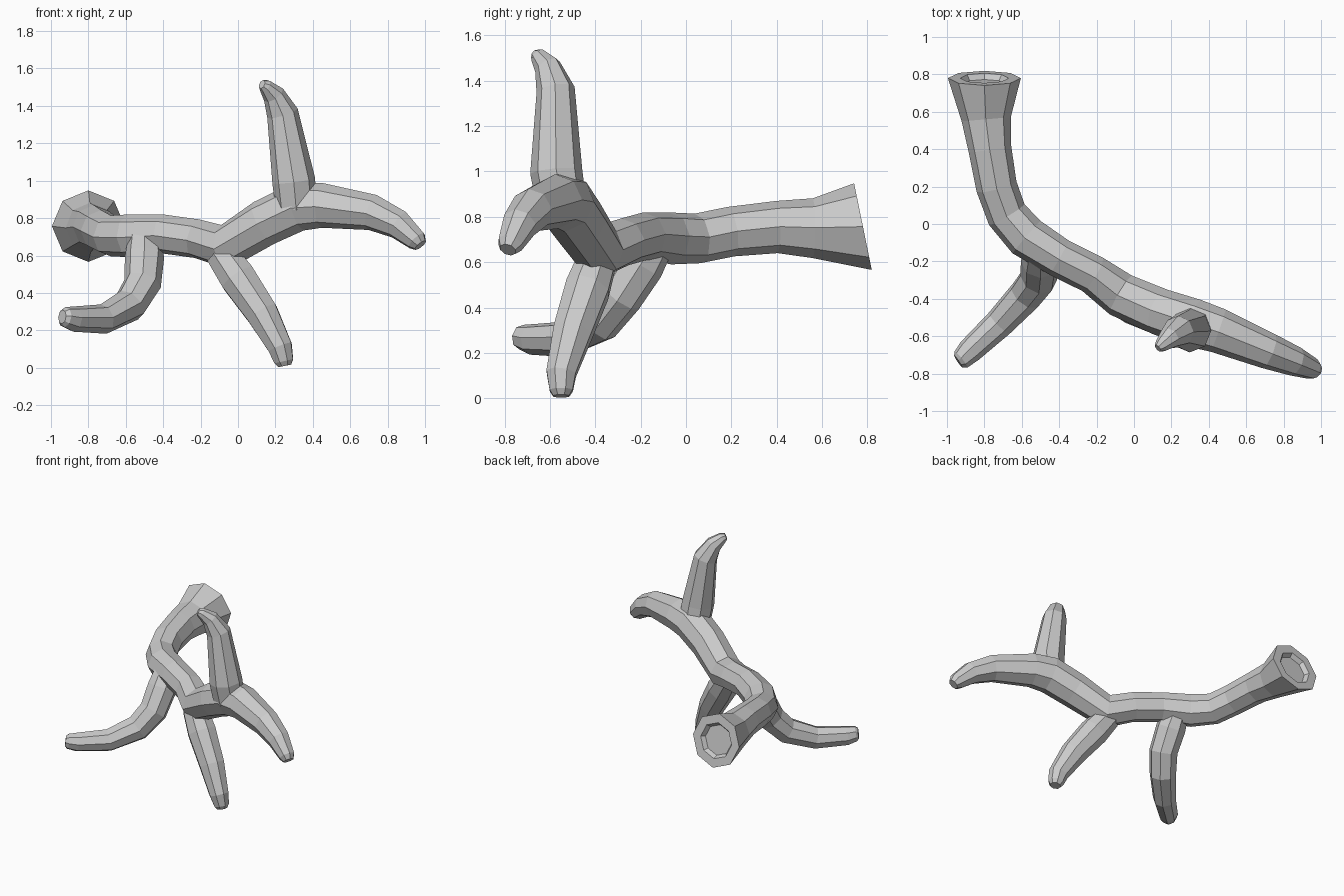
import bpy, bmesh, math
from mathutils import Vector

if "Cube" in bpy.data.objects:
    bpy.data.objects.remove(bpy.data.objects["Cube"])

SIDES = 8


def tube(name, pts, start_dir=None, socket=False):
    """Sweep an octagon along points given as (x, y, z, radius)."""
    bm = bmesh.new()
    pos = [Vector(p[:3]) for p in pts]
    rings, up = [], None
    for i, p in enumerate(pos):
        a = (pos[i] - pos[i - 1]).normalized() if i else Vector()
        b = (pos[i + 1] - pos[i]).normalized() if i < len(pos) - 1 else Vector()
        t = (a + b).normalized()
        if i == 0 and start_dir:
            t = Vector(start_dir).normalized()
        if up is None:
            up = Vector((0, 0, 1)) if abs(t.z) < 0.8 else Vector((0, 1, 0))
        up = (up - t * up.dot(t)).normalized()
        side = t.cross(up)
        ring = []
        for k in range(SIDES):
            ang = 2 * math.pi * k / SIDES
            ring.append(bm.verts.new(p + pts[i][3] * (math.cos(ang) * side + math.sin(ang) * up)))
        rings.append(ring)
    for r, s in zip(rings, rings[1:]):
        for k in range(SIDES):
            n = (k + 1) % SIDES
            bm.faces.new((r[k], r[n], s[n], s[k]))
    cap = bm.faces.new(rings[0][::-1])
    bm.faces.new(rings[-1])
    bmesh.ops.recalc_face_normals(bm, faces=bm.faces)
    # shallow recess in the flared end
    if socket:
        bmesh.ops.inset_region(bm, faces=[cap], thickness=0.065)
        bmesh.ops.inset_region(bm, faces=[cap], thickness=0.02, depth=-0.03)
    mesh = bpy.data.meshes.new(name)
    bm.to_mesh(mesh)
    bm.free()
    obj = bpy.data.objects.new(name, mesh)
    bpy.context.collection.objects.link(obj)
    return obj


# main stem: flared base through to the right-hand tip
stem = tube("antler", [
    (-0.80, 0.78, 0.757, 0.195), (-0.79, 0.56, 0.75, 0.132), (-0.77, 0.40, 0.755, 0.115),
    (-0.735, 0.20, 0.735, 0.11), (-0.68, 0.05, 0.705, 0.11), (-0.575, -0.07, 0.705, 0.115),
    (-0.40, -0.18, 0.715, 0.105), (-0.22, -0.27, 0.69, 0.105), (-0.07, -0.38, 0.645, 0.12),
    (0.14, -0.47, 0.775, 0.125), (0.32, -0.53, 0.86, 0.13), (0.45, -0.57, 0.868, 0.12),
    (0.72, -0.68, 0.83, 0.097), (0.86, -0.735, 0.765, 0.08), (0.955, -0.775, 0.68, 0.058),
    (0.975, -0.785, 0.655, 0.038)], start_dir=(0, -0.98, -0.2), socket=True)

# side tines
tines = [
    tube("upper_tine", [
        (0.31, -0.55, 0.86, 0.11), (0.298, -0.572, 1.0, 0.115), (0.238, -0.575, 1.36, 0.085),
        (0.19, -0.61, 1.46, 0.06), (0.145, -0.65, 1.506, 0.038), (0.128, -0.664, 1.515, 0.024)]),
    tube("lower_right_tine", [
        (-0.09, -0.39, 0.61, 0.09), (0.00, -0.435, 0.48, 0.104), (0.13, -0.50, 0.29, 0.092),
        (0.225, -0.55, 0.11, 0.07), (0.245, -0.55, 0.035, 0.055), (0.25, -0.55, 0.01, 0.038)]),
    tube("lower_left_tine", [
        (-0.50, -0.14, 0.69, 0.09), (-0.50, -0.20, 0.59, 0.105), (-0.51, -0.29, 0.45, 0.1),
        (-0.58, -0.38, 0.335, 0.093), (-0.72, -0.53, 0.26, 0.08), (-0.88, -0.68, 0.26, 0.068),
        (-0.925, -0.725, 0.27, 0.055), (-0.94, -0.735, 0.272, 0.038)]),
]

# fuse the tines into the stem
bpy.context.view_layer.objects.active = stem
for t in tines:
    mod = stem.modifiers.new("join_" + t.name, 'BOOLEAN')
    mod.operation = 'UNION'
    mod.solver = 'EXACT'
    mod.object = t
    bpy.ops.object.modifier_apply(modifier=mod.name)
    bpy.data.objects.remove(t)
